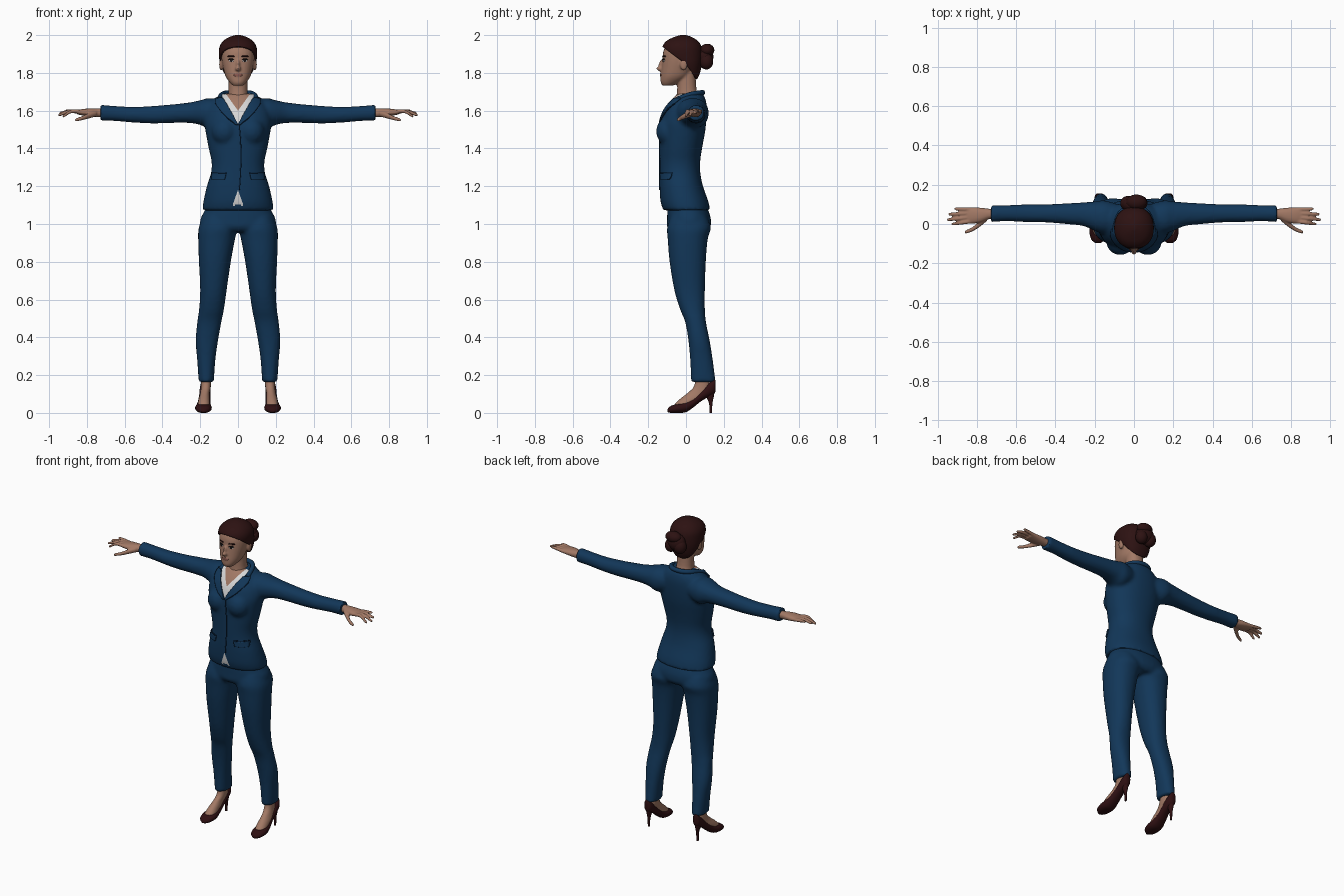
import bpy, bmesh, math
from mathutils import Vector, Matrix
from mathutils.bvhtree import BVHTree

if "Cube" in bpy.data.objects:
    bpy.data.objects.remove(bpy.data.objects["Cube"])

def mat(name, r, g, b):
    m = bpy.data.materials.new(name)
    m.diffuse_color = (r, g, b, 1)
    m.use_nodes = True
    m.node_tree.nodes["Principled BSDF"].inputs["Base Color"].default_value = m.diffuse_color
    return m

BLUE = mat("suit_blue", .006, .038, .1)
SEAM = mat("seam_navy", .003, .016, .045)
SKIN = mat("skin", .36, .19, .13)
HAIR = mat("hair_brown", .026, .006, .006)
SHOE = mat("shoe_maroon", .028, .005, .006)
WHITE = mat("shirt_white", .68, .68, .68)
DARK = mat("eye_dark", .015, .01, .01)
LIP = mat("lips", .27, .105, .085)

def spline(rows, n=4):
    """Catmull-Rom resampling of section rows."""
    out = []
    for i in range(len(rows) - 1):
        p0, p1, p2, p3 = (rows[min(max(i + k, 0), len(rows) - 1)] for k in (-1, 0, 1, 2))
        for s in range(n):
            t = s / n
            out.append([.5 * (2*b + (c - a)*t + (2*a - 5*b + 4*c - d)*t*t + (3*b - a - 3*c + d)*t**3)
                        for a, b, c, d in zip(p0, p1, p2, p3)])
    return out + [list(rows[-1])]

def loft(bm, axis, rows, mirror=False, sides=28, power=2.2):
    """Rows are (position on axis, a0, a1, b0, b1): the bounds of each rounded section."""
    for sx in ((1, -1) if mirror else (1,)):
        rings = []
        for t, a0, a1, b0, b1 in spline(rows):
            ring = []
            for k in range(sides):
                w = 2 * math.pi * k / sides
                c, s = math.cos(w), math.sin(w)
                a = (a0 + a1)/2 + (a1 - a0)/2 * math.copysign(abs(c)**(2/power), c)
                b = (b0 + b1)/2 + (b1 - b0)/2 * math.copysign(abs(s)**(2/power), s)
                x, y, z = {'x': (t, a, b), 'y': (a, t, b), 'z': (a, b, t)}[axis]
                ring.append(bm.verts.new((x * sx, y, z)))
            rings.append(ring)
        for r, q in zip(rings, rings[1:]):
            for k in range(sides):
                j = (k + 1) % sides
                bm.faces.new((r[k], r[j], q[j], q[k]))
        bm.faces.new(rings[0])
        bm.faces.new(rings[-1])

def ball(bm, c, r, mirror=False):
    for sx in ((1, -1) if mirror else (1,)):
        bmesh.ops.create_uvsphere(bm, u_segments=28, v_segments=18, radius=1,
            matrix=Matrix.Translation((c[0]*sx, c[1], c[2])) @ Matrix.Diagonal((*r, 1)))

def finish(name, bm, mats, voxel=0, smooth=4, angle=50):
    bmesh.ops.recalc_face_normals(bm, faces=bm.faces)
    me = bpy.data.meshes.new(name)
    bm.to_mesh(me)
    bm.free()
    ob = bpy.data.objects.new(name, me)
    bpy.context.collection.objects.link(ob)
    if voxel:  # fuse overlapping volumes into one skin
        m = ob.modifiers.new("fuse", 'REMESH')
        m.mode, m.voxel_size = 'VOXEL', voxel
        m = ob.modifiers.new("soften", 'SMOOTH')
        m.factor, m.iterations = .5, smooth
        bpy.context.view_layer.update()
        dg = bpy.context.evaluated_depsgraph_get()
        ob.data = bpy.data.meshes.new_from_object(ob.evaluated_get(dg))
        ob.modifiers.clear()
    ob.data.materials.clear()
    for m in mats:
        ob.data.materials.append(m)
    ob.data.shade_smooth()
    ob.data.set_sharp_from_angle(angle=math.radians(angle))
    return ob

def tree(ob):
    return BVHTree.FromPolygons([v.co for v in ob.data.vertices], [p.vertices[:] for p in ob.data.polygons])

def plate(name, bvh, rows, m, lift, mirror=True, nx=8, nz=4):
    """Thin plate laid on a front surface; rows are (z, x0, x1) from low to high."""
    bm = bmesh.new()
    for sx in ((1, -1) if mirror else (1,)):
        grid = []
        for z, xa, xb in spline(rows, nz):
            x0, x1 = sorted((xa*sx, xb*sx))
            line = []
            for k in range(nx + 1):
                x = x0 + (x1 - x0) * k / nx
                hit, no = bvh.ray_cast(Vector((x, -1, z)), Vector((0, 1, 0)))[:2]
                if hit is None or hit.y > .03:
                    hit, no = bvh.find_nearest(Vector((x, -.05, z)))[:2]
                line.append(bm.verts.new(hit + no * lift))
            grid.append(line)
        for r, q in zip(grid, grid[1:]):
            for k in range(nx):
                bm.faces.new((r[k], r[k+1], q[k+1], q[k]))
    me = bpy.data.meshes.new(name)
    bm.to_mesh(me)
    bm.free()
    me.materials.append(m)
    me.shade_smooth()
    ob = bpy.data.objects.new(name, me)
    bpy.context.collection.objects.link(ob)
    s = ob.modifiers.new("thickness", 'SOLIDIFY')
    s.thickness, s.offset = lift * .95, -1

# Jacket: torso, bust and sleeves fused
bm = bmesh.new()
torso = [(1.072, .188, -.12, .128), (1.12, .183, -.135, .118), (1.2, .165, -.14, .09), (1.27, .143, -.14, .076),
         (1.33, .14, -.14, .075), (1.4, .155, -.14, .085), (1.48, .17, -.14, .1), (1.54, .178, -.135, .107),
         (1.6, .168, -.115, .11), (1.64, .145, -.09, .108), (1.67, .115, -.065, .1), (1.69, .085, -.045, .09)]
loft(bm, 'z', [(z, -r, r, f, b) for z, r, f, b in torso], sides=40)
ball(bm, (.07, -.092, 1.49), (.07, .066, .075), True)
loft(bm, 'x', [(.08, -.03, .1, 1.53, 1.65), (.15, -.05, .12, 1.505, 1.667), (.2, -.035, .115, 1.525, 1.655),
               (.26, -.01, .11, 1.535, 1.643), (.35, 0, .105, 1.535, 1.633), (.45, .008, .1, 1.532, 1.625),
               (.55, .01, .1, 1.537, 1.62), (.65, .014, .096, 1.545, 1.625), (.728, .01, .097, 1.547, 1.631)], True)
jacket = finish("jacket", bm, [BLUE, WHITE, SKIN], .011)

# Cut the neckline and the open front hem into the jacket, then colour the inset areas
bm = bmesh.new()
bm.from_mesh(jacket.data)
for z0, k in ((1.53, .58), (1.6, .72), (1.18, -.36)):
    for sx in (1, -1):
        bmesh.ops.bisect_plane(bm, geom=bm.verts[:] + bm.edges[:] + bm.faces[:], dist=1e-5,
                               plane_co=(0, 0, z0), plane_no=(sx, 0, -k))
for f in bm.faces:
    c = f.calc_center_median()
    if c.y < 0:
        if abs(c.x) < (c.z - 1.6) * .72:
            f.material_index = 2
        elif abs(c.x) < (c.z - 1.53) * .58 or (abs(c.x) < (1.18 - c.z) * .36 and c.z > 1.1):
            f.material_index = 1
bm.to_mesh(jacket.data)
bm.free()

# Jacket details
jt = tree(jacket)
plate("lapels", jt, [(1.525, 0, .01), (1.56, .017, .055), (1.6, .04, .092), (1.635, .06, .115), (1.662, .076, .112)],
      BLUE, .009)
plate("lapel_edge", jt, [(1.525, .01, .013), (1.56, .055, .059), (1.6, .092, .096), (1.635, .115, .119)], SEAM, .006, nx=2)
plate("front_seam", jt, [(1.18, .005, .01), (1.3, .012, .017), (1.42, .012, .017), (1.53, .004, .009)], SEAM, .003, False, 2, 8)
plate("pocket_flaps", jt, [(1.235, .07, .135), (1.245, .066, .137), (1.268, .062, .135)], BLUE, .008)
plate("pocket_seam", jt, [(1.268, .062, .135), (1.273, .062, .135)], SEAM, .006)

# Collar: rolled band behind the neck
cu = bpy.data.curves.new("collar", 'CURVE')
cu.dimensions, cu.bevel_depth, cu.bevel_resolution = '3D', .014, 3
cu.use_fill_caps = True
half = [(.098, -.045, 1.66), (.09, .01, 1.684), (.075, .055, 1.692), (.04, .082, 1.695)]
path = half + [(0, .09, 1.696)] + [(-x, y, z) for x, y, z in reversed(half)]
sp = cu.splines.new('NURBS')
sp.points.add(len(path) - 1)
for p, co in zip(sp.points, path):
    p.co = (*co, 1)
sp.use_endpoint_u, sp.order_u = True, 4
cu.materials.append(BLUE)
bpy.context.collection.objects.link(bpy.data.objects.new("collar", cu))

# Trousers: hips and legs fused
bm = bmesh.new()
loft(bm, 'z', [(.96, -.18, .18, -.08, .11), (.985, -.2, .2, -.1, .13), (1.03, -.198, .198, -.1, .131),
               (1.08, -.172, .172, -.098, .115), (1.15, -.15, .15, -.09, .08)], sides=36)
loft(bm, 'z', [(1.04, .03, .185, -.08, .11), (.98, .004, .208, -.1, .132), (.92, .016, .211, -.097, .115),
               (.8, .038, .207, -.087, .105), (.65, .06, .2, -.062, .1), (.55, .074, .206, -.032, .1),
               (.48, .088, .216, -.004, .106), (.38, .106, .224, .013, .126), (.28, .12, .216, .022, .142),
               (.163, .128, .208, .027, .157)], True)
finish("trousers", bm, [BLUE], .01)

# Head, neck, nose and ears fused
bm = bmesh.new()
loft(bm, 'z', [(1.6, -.07, .07, -.07, .07), (1.66, -.058, .058, -.055, .072), (1.71, -.05, .05, -.047, .056),
               (1.81, -.05, .05, -.045, .05)])
head = [(1.733, .028, -.125, -.07), (1.75, .045, -.134, -.03), (1.78, .065, -.134, .015), (1.82, .077, -.13, .04),
        (1.87, .087, -.125, .062), (1.91, .088, -.121, .068), (1.94, .08, -.108, .06), (1.965, .06, -.085, .04),
        (1.985, .03, -.05, .01)]
loft(bm, 'z', [(z, -r, r, f, b) for z, r, f, b in head])
ball(bm, (0, -.134, 1.823), (.015, .023, .014))
ball(bm, (0, -.127, 1.842), (.01, .018, .028))
ball(bm, (0, -.127, 1.79), (.024, .011, .013))
ball(bm, (.089, -.012, 1.845), (.011, .02, .033), True)
skull = finish("head", bm, [SKIN], .006, 3)

# Face details
ht = tree(skull)
plate("eyes", ht, [(1.857, .032, .038), (1.862, .023, .047), (1.867, .024, .047), (1.871, .032, .04)], WHITE, .002, nz=2)
plate("irises", ht, [(1.857, .032, .037), (1.864, .029, .041), (1.871, .031, .039)], DARK, .004, nz=2, nx=4)
plate("lashes", ht, [(1.869, .02, .05), (1.875, .027, .044)], DARK, .004, nz=2)
plate("brows", ht, [(1.885, .018, .054), (1.891, .022, .05)], HAIR, .004, nz=2)
plate("mouth", ht, [(1.781, -.011, .011), (1.788, -.024, .024), (1.792, -.021, .021), (1.797, -.007, .007)], LIP, .002, False)

# Hair cap, trimmed along the hairline
bm = bmesh.new()
cap = [(1.765, .052, -.01, .058), (1.8, .075, -.03, .074), (1.85, .095, -.08, .085), (1.9, .101, -.122, .088),
       (1.94, .097, -.124, .082), (1.97, .077, -.102, .062), (1.99, .046, -.062, .03), (2.0, .012, -.03, 0)]
loft(bm, 'z', [(z, -r, r, f, b) for z, r, f, b in cap], sides=40)
for k in (.75, 1.4):
    bmesh.ops.bisect_plane(bm, geom=bm.verts[:] + bm.edges[:] + bm.faces[:], dist=1e-5,
                           plane_co=(0, 0, 1.845), plane_no=(0, k, 1))
low = [f for f in bm.faces for c in [f.calc_center_median()]
       if c.z < 1.845 - .75*c.y and c.z < 1.845 - 1.4*c.y]
bmesh.ops.delete(bm, geom=low, context='FACES')
hair = finish("hair", bm, [HAIR])
s = hair.modifiers.new("thickness", 'SOLIDIFY')
s.thickness, s.offset = .012, -1

# Hair bun of overlapping rolls
bm = bmesh.new()
ball(bm, (0, .1, 1.885), (.06, .045, .055))
ball(bm, (.012, .112, 1.92), (.052, .038, .034))
ball(bm, (-.03, .105, 1.865), (.04, .038, .046))
ball(bm, (.033, .108, 1.86), (.036, .036, .042))
finish("hair_bun", bm, [HAIR])

# Hands: palm, four fingers and thumb fused
bm = bmesh.new()
loft(bm, 'x', [(.69, .03, .078, 1.568, 1.612), (.74, .024, .078, 1.565, 1.612), (.78, .008, .083, 1.568, 1.612),
               (.82, .002, .085, 1.574, 1.609), (.85, .006, .084, 1.58, 1.604)], True, 20)
def digit(pts):
    loft(bm, 'x', [(x, y - r, y + r, z - r, z + r) for x, y, z, r in pts], True, 12, 2)
for y, tip, ty, tz in ((.013, .93, 0, 1.572), (.034, .952, .022, 1.578), (.054, .945, .05, 1.588), (.074, .915, .077, 1.6)):
    digit([(.83, y, 1.592, .011), ((.83 + tip)/2, (y + ty)/2, 1.597, .01), (tip - .008, ty, tz, .008), (tip, ty, tz, .004)])
digit([(.75, .03, 1.585, .016), (.79, -.003, 1.573, .015), (.825, -.028, 1.56, .011), (.855, -.04, 1.552, .009), (.863, -.043, 1.55, .004)])
finish("hands", bm, [SKIN], .005, 2)

# Feet inside the shoes
bm = bmesh.new()
loft(bm, 'z', [(.2, .142, .194, .055, .12), (.14, .144, .196, .042, .125), (.105, .15, .2, .008, .12),
               (.075, .15, .208, -.03, .08), (.045, .15, .213, -.06, .03), (.025, .155, .21, -.065, 0)], True)
finish("feet", bm, [SKIN])

# Pumps with slim heels
bm = bmesh.new()
loft(bm, 'y', [(-.098, .172, .195, .004, .02), (-.08, .15, .217, 0, .037), (-.04, .139, .227, 0, .05),
               (0, .142, .222, .004, .06), (.04, .146, .213, .03, .08), (.08, .146, .206, .062, .115),
               (.12, .146, .203, .085, .155), (.148, .153, .197, .1, .177), (.156, .165, .185, .115, .172)], True)
loft(bm, 'z', [(0, .168, .182, .124, .138), (.05, .167, .183, .122, .14), (.09, .16, .19, .105, .148),
               (.12, .155, .195, .1, .152)], True, 16)
finish("shoes", bm, [SHOE])
